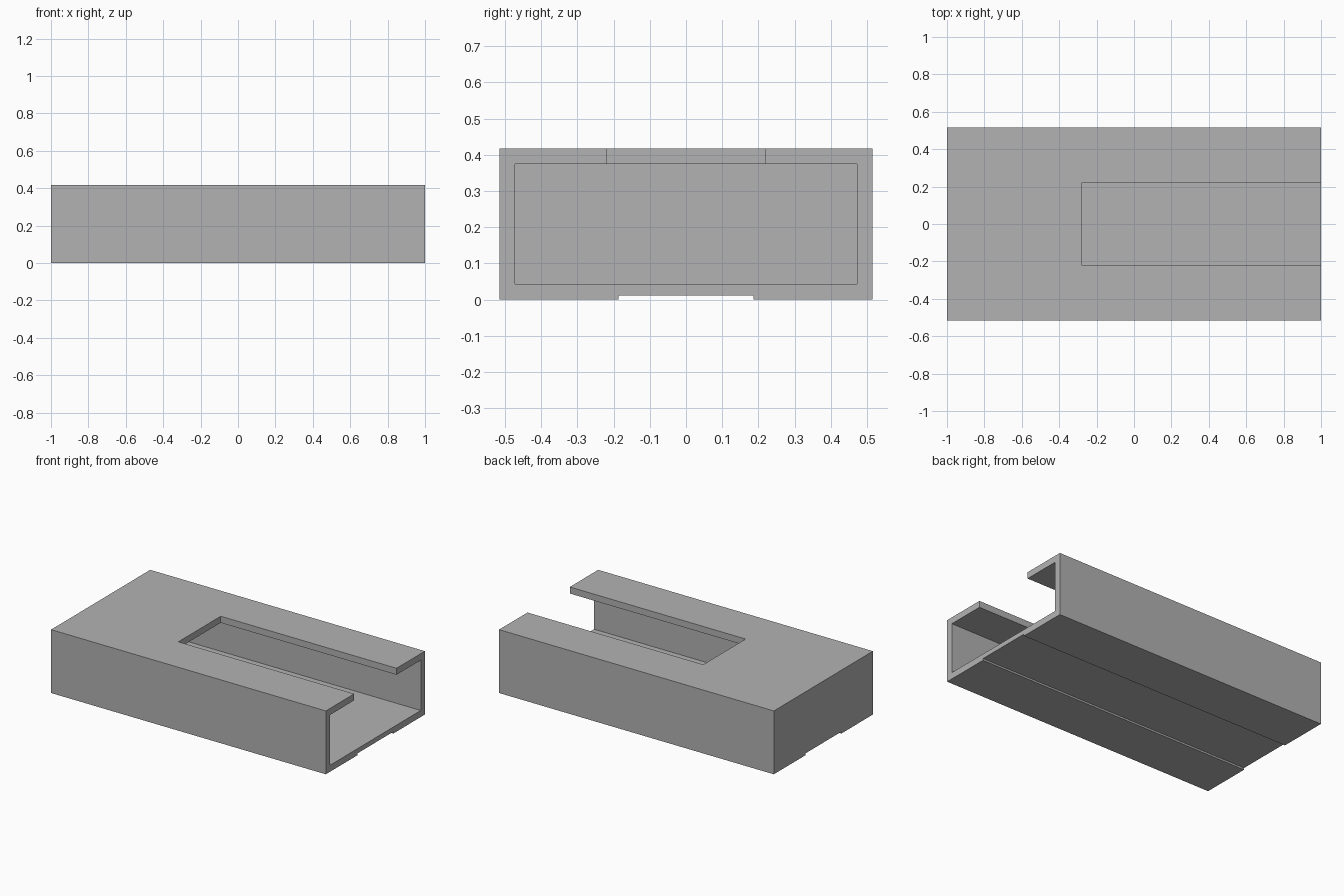
import bpy

cube = bpy.data.objects.get("Cube")
if cube:
    bpy.data.objects.remove(cube, do_unlink=True)

GREY = (0.448, 0.448, 0.448, 1)
mat = bpy.data.materials.new("plain grey")
mat.use_nodes = True
mat.diffuse_color = GREY
mat.node_tree.nodes["Principled BSDF"].inputs["Base Color"].default_value = GREY

HALF_Y, HEIGHT, WALL = 0.515, 0.417, 0.043


def box(name, low, high):
    """Axis-aligned box between two corners."""
    mid = [(a + b) / 2 for a, b in zip(low, high)]
    bpy.ops.mesh.primitive_cube_add(size=1, location=mid)
    ob = bpy.context.object
    ob.name = name
    ob.scale = [b - a for a, b in zip(low, high)]
    bpy.ops.object.transform_apply(location=True, rotation=False, scale=True)
    ob.data.materials.append(mat)
    return ob


# Outer block of the sleeve
body = box("sleeve_body", (-1, -HALF_Y, 0), (1, HALF_Y, HEIGHT))

# Hollow open at one end, slot in the top wall, shallow groove underneath
cutters = [
    box("hollow_cutter", (WALL - 1, WALL - HALF_Y, WALL),
        (1.2, HALF_Y - WALL, HEIGHT - WALL)),
    box("slot_cutter", (-0.28, -0.22, 0.2), (1.3, 0.22, 0.6)),
    box("groove_cutter", (-1.2, -0.187, -0.1), (1.2, 0.187, 0.012)),
]

for cutter in cutters:
    cutter.hide_render = True
    mod = body.modifiers.new(cutter.name, "BOOLEAN")
    mod.operation = "DIFFERENCE"
    mod.solver = "EXACT"
    mod.object = cutter

bpy.context.view_layer.objects.active = body
for mod in list(body.modifiers):
    bpy.ops.object.modifier_apply(modifier=mod.name)
for cutter in cutters:
    bpy.data.objects.remove(cutter, do_unlink=True)
